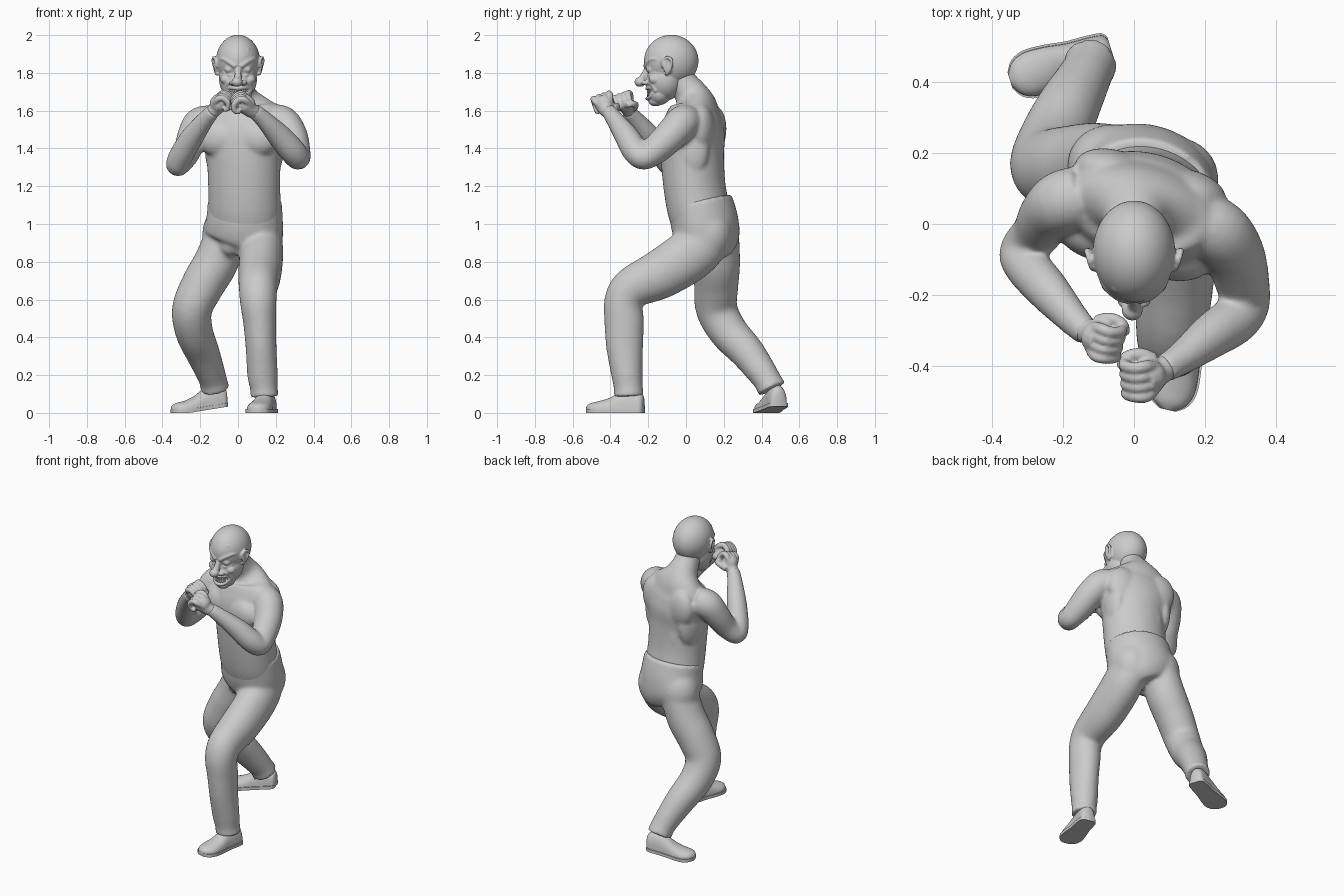
import bpy, bmesh, math
from mathutils import Vector, Matrix, Euler


def skin(bm, rings):
    """Bridge equal-sized point rings into a closed tube."""
    vs = [[bm.verts.new(p) for p in r] for r in rings]
    n = len(vs[0])
    for a, b in zip(vs, vs[1:]):
        for i in range(n):
            bm.faces.new((a[i], a[(i + 1) % n], b[(i + 1) % n], b[i]))
    bm.faces.new(vs[0][::-1])
    bm.faces.new(vs[-1])


def spline(pts, steps):
    """Catmull-Rom through tuples of any length."""
    P = [pts[0]] + list(pts) + [pts[-1]]
    out = []
    for k in range(1, len(P) - 2):
        for j in range(steps):
            t = j / steps
            out.append([0.5 * (2 * b + (c - a) * t + (2 * a - 5 * b + 4 * c - d) * t * t
                               + (3 * b - a - 3 * c + d) * t ** 3)
                        for a, b, c, d in zip(*P[k - 1:k + 3])])
    return out + [list(pts[-1])]


def loft(bm, pts, u=(1, 0, 0), n=24, steps=5):
    """Tube along (x, y, z, half width, half depth) stations."""
    pts = [p if len(p) == 5 else (*p, p[3]) for p in pts]
    S, u, rings = spline(pts, steps), Vector(u), []
    C = [Vector(s[:3]) for s in S]
    for i, s in enumerate(S):
        t = (C[min(i + 1, len(C) - 1)] - C[max(i - 1, 0)]).normalized()
        u = (u - t * u.dot(t)).normalized()
        v = t.cross(u)
        rings.append([C[i] + u * s[3] * math.cos(a) + v * s[4] * math.sin(a)
                      for a in (2 * math.pi * k / n for k in range(n))])
    skin(bm, rings)


def blob(bm, c, r, rot=(0, 0, 0), seg=24):
    M = Matrix.Translation(c) @ Euler(rot).to_matrix().to_4x4() @ Matrix.Diagonal((*r, 1))
    bmesh.ops.create_uvsphere(bm, u_segments=seg, v_segments=seg * 2 // 3, radius=1, matrix=M)


def finish(bm, name, voxel=0, smooth=3):
    """Make the object; with a voxel size, fuse its overlapping volumes."""
    bmesh.ops.recalc_face_normals(bm, faces=bm.faces)
    me = bpy.data.meshes.new(name)
    bm.to_mesh(me)
    bm.free()
    ob = bpy.data.objects.new(name, me)
    bpy.context.collection.objects.link(ob)
    bpy.ops.object.select_all(action='DESELECT')
    bpy.context.view_layer.objects.active = ob
    ob.select_set(True)
    if voxel:
        m = ob.modifiers.new("fuse", 'REMESH')
        m.mode, m.voxel_size, m.use_smooth_shade = 'VOXEL', voxel, True
        s = ob.modifiers.new("relax", 'SMOOTH')
        s.factor, s.iterations = 0.5, smooth
        for mod in ("fuse", "relax"):
            bpy.ops.object.modifier_apply(modifier=mod)
    bpy.ops.object.shade_smooth_by_angle(angle=math.radians(50))


# Torso and arms, chest turned so the +x shoulder leads
YAW = math.radians(-15)
U, B = Vector((math.cos(YAW), math.sin(YAW), 0)), Vector((-math.sin(YAW), math.cos(YAW), 0))


def chest(a, b, z):
    return Vector((0.025, 0.035, z)) + U * a + B * b


bm = bmesh.new()
loft(bm, [(.035, .075, 1.0, .185, .15), (.035, .065, 1.08, .193, .162), (.033, .045, 1.2, .193, .162),
          (.03, .033, 1.36, .2, .165), (.025, .037, 1.48, .228, .165), (.017, .045, 1.57, .228, .14),
          (.01, .05, 1.63, .175, .11), (.003, .028, 1.685, .1, .09), (0, -.01, 1.74, .078, .078),
          (0, -.04, 1.8, .072, .072)], u=U, n=40)
for s in (-1, 1):
    blob(bm, chest(s * .1, -.1, 1.455), (.125, .07, .1), (0, 0, YAW))            # pectoral
    blob(bm, chest(s * .11, .085, 1.5), (.11, .065, .13), (0, s * .2, YAW))      # shoulder blade
    blob(bm, chest(s * .07, .085, 1.28), (.07, .065, .2), (0, 0, YAW))           # back muscle
    blob(bm, chest(s * .15, .03, 1.4), (.06, .1, .16), (0, 0, YAW))              # flank
loft(bm, [(.19, .0, 1.545, .09), (.24, -.025, 1.53, .092), (.283, -.085, 1.465, .086),
          (.305, -.16, 1.395, .078), (.318, -.225, 1.352, .066), (.285, -.27, 1.39, .07),
          (.22, -.315, 1.465, .064), (.14, -.375, 1.55, .048), (.085, -.41, 1.6, .04)])
loft(bm, [(-.15, .075, 1.54, .09), (-.205, .06, 1.525, .09), (-.245, .025, 1.455, .08),
          (-.275, -.025, 1.37, .07), (-.32, -.075, 1.31, .06), (-.305, -.115, 1.355, .064),
          (-.245, -.185, 1.455, .061), (-.175, -.265, 1.55, .047), (-.13, -.31, 1.6, .039)])
finish(bm, "torso_and_arms", .009, 12)


# Clenched fists
def fist(name, wrist, o, d, c, k=1.15):
    o, d, c = Vector(o), Vector(d).normalized(), Vector(c)
    c = (c - d * c.dot(d)).normalized()
    s = d.cross(c)
    s = s if s.y > 0 else -s
    at = lambda a, f, g, r: (*(o + (s * a + d * f + c * g) * k), r * k)
    bm = bmesh.new()
    loft(bm, [(*wrist, .036), at(0, -.03, 0, .036), at(0, 0, 0, .045), at(0, .03, 0, .04)], n=16)
    for a in (-.037, -.0125, .0125, .037):
        loft(bm, [at(a * .6, -.01, -.015, .016), at(a, .03, -.018, .016), at(a, .052, -.003, .015),
                  at(a, .05, .032, .0145), at(a, .025, .05, .014), at(a, .005, .035, .012)],
             u=s, n=12, steps=4)
    loft(bm, [at(.03, -.03, .01, .02), at(.05, -.005, .03, .017), at(.045, .02, .055, .015),
              at(.02, .028, .064, .013)], n=12, steps=4)
    finish(bm, name, .005, 2)


fist("lead_fist", (.1, -.4, 1.585), (.043, -.43, 1.63), (-.55, -.25, .6), (-.5, .2, -.7))
fist("rear_fist", (-.14, -.3, 1.59), (-.103, -.32, 1.635), (.45, -.35, .7), (.5, .1, -.6), 1.08)

# Trousers: pelvis plus two legs
bm = bmesh.new()
loft(bm, [(.035, .075, 1.125, .198, .166), (.036, .09, 1.05, .203, .175), (.032, .105, .98, .21, .175),
          (.022, .125, .91, .208, .16), (.0, .135, .85, .15, .12)], u=(.95, -.31, 0), n=40)
loft(bm, [(.125, .13, .98, .1, .13), (.125, .05, .86, .115, .14), (.115, -.125, .74, .115, .132),
          (.107, -.28, .665, .103, .112), (.107, -.33, .59, .097, .103), (.115, -.327, .48, .088, .105),
          (.122, -.325, .35, .082, .098), (.13, -.312, .2, .081, .083), (.137, -.305, .13, .073, .077),
          (.14, -.303, .085, .078, .081)])
loft(bm, [(-.05, .16, .97, .11, .12), (-.115, .165, .8, .118, .122), (-.185, .16, .68, .115, .118),
          (-.243, .162, .55, .107, .111), (-.232, .225, .43, .1, .103), (-.19, .32, .325, .091, .093),
          (-.15, .395, .225, .079, .081), (-.13, .435, .165, .074, .074), (-.122, .455, .125, .078, .08)])
blob(bm, (-.04, .065, .885), (.06, .07, .06))           # crotch
blob(bm, (-.06, .165, .95), (.13, .118, .15))           # seat
blob(bm, (.12, .125, .95), (.12, .12, .15))
finish(bm, "trousers", .01, 14)


# Shoes with a flat sole
def shoe(name, heel, toe, lift):
    h, t = Vector((*heel, 0)), Vector((*toe, 0))
    side = (t - h).normalized().cross(Vector((0, 0, 1)))
    st = spline([(0, .03, .07), (.05, .045, .09), (.2, .05, .11), (.4, .053, .095), (.6, .062, .062),
                 (.8, .064, .044), (.93, .048, .034), (1, .018, .02)], 4)
    bm = bmesh.new()

    def pt(f, x, z):
        return h.lerp(t, f) + side * x + Vector((0, 0, z + lift * max(0, .75 - f)))
    skin(bm, [[pt(f, w * math.cos(a), .017 + ht * max(0, math.sin(a)) ** .8)
               for a in (math.pi * k / 14 for k in range(15))] for f, w, ht in st])
    skin(bm, [[pt(f, x, z) for x, z in ((w + .006, .02), (-w - .006, .02), (-w - .006, 0), (w + .006, 0))]
              for f, w, ht in st])
    finish(bm, name)


shoe("front_shoe", (.165, -.225), (.095, -.525), 0)
shoe("back_shoe", (-.065, .495), (-.35, .405), .045)

# Head with jaw, grin, brows, nose and ears
bm = bmesh.new()
blob(bm, (0, -.078, 1.864), (.116, .144, .137), seg=60)
blob(bm, (0, -.112, 1.765), (.1, .098, .112), seg=48)
blob(bm, (0, -.14, 1.69), (.073, .06, .06), seg=36)
blob(bm, (0, -.16, 1.65), (.043, .038, .027))            # chin
loft(bm, [(0, -.2, 1.83, .016), (0, -.22, 1.79, .018), (0, -.235, 1.765, .02)], n=12)
blob(bm, (-.005, -.243, 1.752), (.03, .03, .026))        # nose ball
for s in (-1, 1):
    blob(bm, (s * .03, -.215, 1.748), (.017, .02, .014))                                  # nostril
    blob(bm, (s * .062, -.165, 1.765), (.032, .033, .027))                                # cheek
    blob(bm, (s * .047, -.186, 1.818), (.024, .024, .02))                                 # eye
    loft(bm, [(s * .012, -.215, 1.832, .013), (s * .045, -.204, 1.856, .013),
              (s * .08, -.176, 1.874, .01), (s * .098, -.14, 1.868, .007)], n=12)         # brow
    loft(bm, [(s * .02, -.198, 1.795, .005), (s * .045, -.196, 1.788, .007),
              (s * .08, -.163, 1.803, .005)], n=8)                                        # eye bag
    loft(bm, [(s * .028, -.213, 1.755, .009), (s * .06, -.18, 1.738, .011),
              (s * .072, -.158, 1.7, .009)], n=10)                                        # smile fold
    blob(bm, (s * .116, -.1, 1.835), (.011, .026, .045), (.2, 0, s * .3))                 # ear
    loft(bm, [(s * .109, -.122, 1.83, .008), (s * .117, -.126, 1.862, .008), (s * .127, -.1, 1.882, .008),
              (s * .132, -.076, 1.866, .009), (s * .124, -.082, 1.825, .008),
              (s * .11, -.108, 1.79, .01)], n=10)
for z in (1.9, 1.925):                                    # forehead creases
    loft(bm, [(-.06, -.185, z, .005), (0, -.21 + (z - 1.9) * .6, z - .008, .006), (.06, -.185, z, .005)], n=8)
for mid, edge in ((1.718, 1.722), (1.664, 1.674)):        # lips
    loft(bm, [(-.066, -.16, 1.715, .007), (-.038, -.192, edge, .009), (0, -.206, mid, .01),
              (.038, -.192, edge, .009), (.066, -.16, 1.715, .007)], n=10)
finish(bm, "head", .005, 3)

# Two rows of teeth
bm = bmesh.new()
for z in (1.704, 1.683):
    for i in range(-4, 5):
        x = i * .012
        blob(bm, (x, -.2 + x * x * 9, z + abs(x) * .12), (.006, .007, .011), seg=12)
finish(bm, "teeth")
